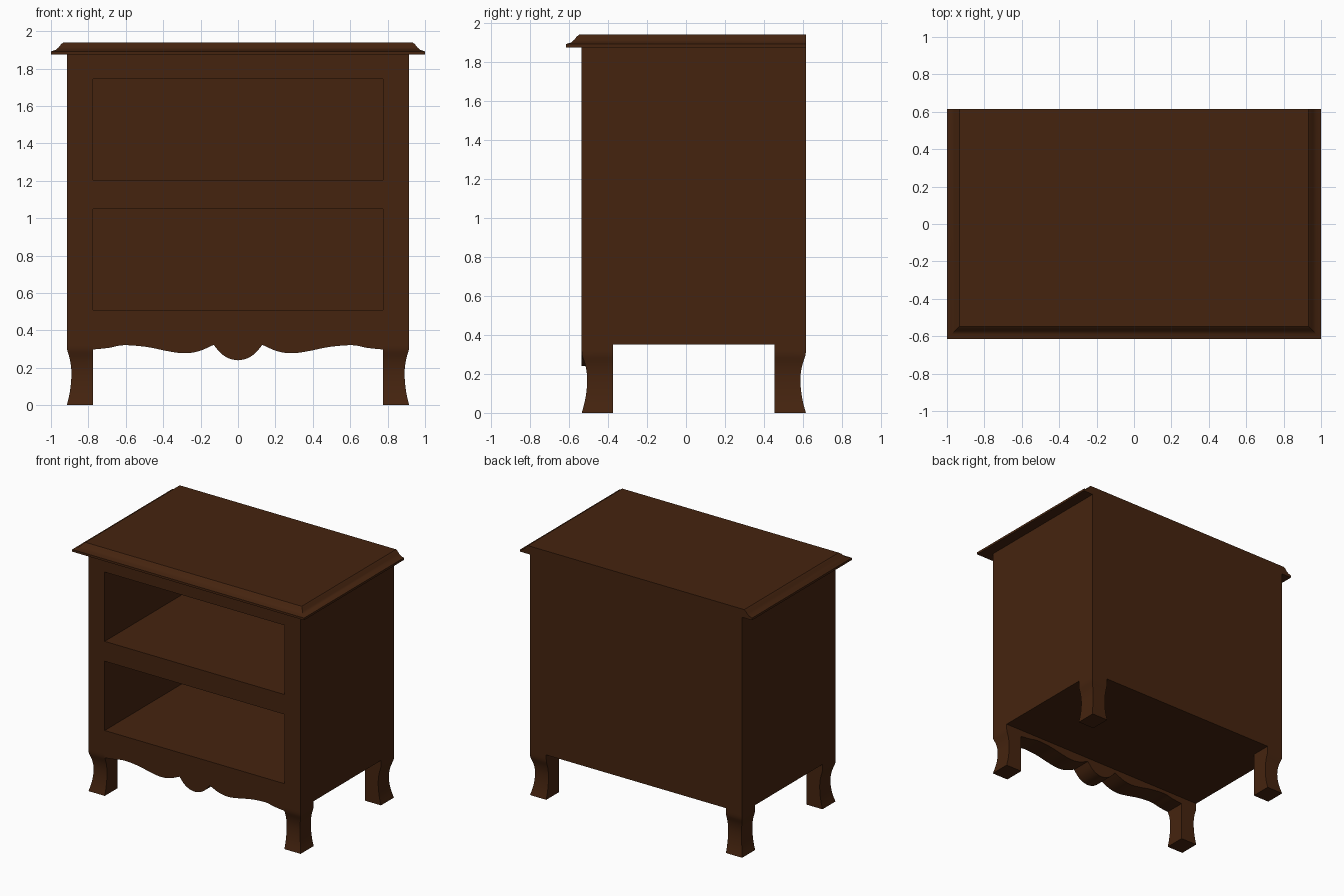
import bpy, bmesh

if "Cube" in bpy.data.objects:
    bpy.data.objects.remove(bpy.data.objects["Cube"])

wood = bpy.data.materials.new("dark brown wood")
wood.diffuse_color = (0.06, 0.0175, 0.0048, 1)
wood.use_nodes = True
wood.node_tree.nodes["Principled BSDF"].inputs["Base Color"].default_value = wood.diffuse_color

X, FRONT, BACK = 0.915, -0.535, 0.615      # body half width, front and back planes
BOTTOM, TOP = 0.35, 1.875                  # body underside and top
LEG_X, LEG_Y = 0.14, 0.16                  # leg thickness


def finish(name, bm, smooth=True):
    bmesh.ops.remove_doubles(bm, verts=bm.verts, dist=1e-5)
    bmesh.ops.recalc_face_normals(bm, faces=bm.faces)
    me = bpy.data.meshes.new(name)
    bm.to_mesh(me)
    bm.free()
    me.materials.append(wood)
    ob = bpy.data.objects.new(name, me)
    bpy.context.collection.objects.link(ob)
    if smooth:
        bpy.ops.object.select_all(action='DESELECT')
        ob.select_set(True)
        bpy.context.view_layer.objects.active = ob
        bpy.ops.object.shade_smooth_by_angle(angle=0.5)
    return ob


def quad(bm, pts):
    return bm.faces.new([bm.verts.new(p) for p in pts])


def loft(bm, rings):
    """Closed solid through a stack of equal-sized rings."""
    loops = [[bm.verts.new(p) for p in r] for r in rings]
    for a, b in zip(loops, loops[1:]):
        n = len(a)
        for i in range(n):
            bm.faces.new((a[i], a[(i + 1) % n], b[(i + 1) % n], b[i]))
    bm.faces.new(loops[0])
    bm.faces.new(loops[-1])


def rect(x0, x1, y0, y1, z):
    return [(x0, y0, z), (x1, y0, z), (x1, y1, z), (x0, y1, z)]


def curve(pts, steps=6):
    """Smooth Catmull-Rom curve through 2D points."""
    out = []
    p = [pts[0]] + pts + [pts[-1]]
    for i in range(1, len(p) - 2):
        for k in range(steps):
            t = k / steps
            out.append(tuple(0.5 * (2 * b + (c - a) * t + (2 * a - 5 * b + 4 * c - d) * t * t
                                    + (3 * b - a - 3 * c + d) * t ** 3)
                             for a, b, c, d in zip(p[i - 1], p[i], p[i + 1], p[i + 2])))
    return out + [pts[-1]]


# Cabinet body: front face as a grid, with two open drawer bays pushed inwards
bm = bmesh.new()
xs = [-X, -X + LEG_X, X - LEG_X, X]
zs = [BOTTOM, 0.51, 1.05, 1.205, 1.745, TOP]
bays = []
for i in range(3):
    for j in range(5):
        f = quad(bm, [(xs[i], FRONT, zs[j]), (xs[i + 1], FRONT, zs[j]),
                      (xs[i + 1], FRONT, zs[j + 1]), (xs[i], FRONT, zs[j + 1])])
        if i == 1 and j in (1, 3):
            bays.append(f)
bmesh.ops.remove_doubles(bm, verts=bm.verts, dist=1e-5)
rim = [e for e in bm.edges if e.is_boundary]
ext = bmesh.ops.extrude_edge_only(bm, edges=rim)["geom"]
for v in ext:
    if isinstance(v, bmesh.types.BMVert):
        v.co.y = BACK
bmesh.ops.holes_fill(bm, edges=[e for e in bm.edges if e.is_boundary], sides=0)
for f in bays:
    new = bmesh.ops.extrude_discrete_faces(bm, faces=[f])["faces"][0]
    for v in new.verts:
        v.co.y = 0.55
finish("cabinet_body", bm, smooth=False)

# Table top with a moulded edge on the front and sides, flat at the back
bm = bmesh.new()
edge = [(0, TOP), (0, 1.892), (0.025, 1.9), (0.042, 1.914), (0.054, 1.93), (0.067, 1.94)]
loft(bm, [rect(-1 + d, 1 - d, -BACK + d, BACK, z) for d, z in edge])
finish("table_top", bm)

# Scalloped apron between the front legs
bm = bmesh.new()
outer = curve([(0.775, 0.298), (0.69, 0.307), (0.61, 0.321), (0.49, 0.312), (0.38, 0.29),
               (0.29, 0.278), (0.21, 0.289), (0.13, 0.323)])
middle = curve([(0.13, 0.323), (0.09, 0.276), (0.045, 0.249), (0, 0.24)])
half = outer + middle[1:]
outline = half + [(-x, z) for x, z in reversed(half[:-1])]
outline += [(-0.775, BOTTOM), (0.775, BOTTOM)]
loft(bm, [[(x, y, z) for x, z in outline] for y in (FRONT, FRONT + LEG_Y)])
finish("scalloped_apron", bm)

# Legs: straight inner faces, hollow-curved outer faces, mirrored to four corners
hollow = curve([(0, 0), (0.012, 0.05), (0.02, 0.1), (0.024, 0.15), (0.023, 0.2),
                (0.015, 0.25), (0.001, 0.3), (0, BOTTOM)], 3)
for side, sx in (("left", -1), ("right", 1)):
    for end, y_out, sy in (("front", FRONT, 1), ("back", BACK, -1)):
        bm = bmesh.new()
        loft(bm, [rect(sx * (X - LEG_X), sx * (X - max(d, 0)),
                       y_out + sy * max(d, 0) * 1.15, y_out + sy * LEG_Y, z) for d, z in hollow])
        finish(f"{end}_{side}_leg", bm)
